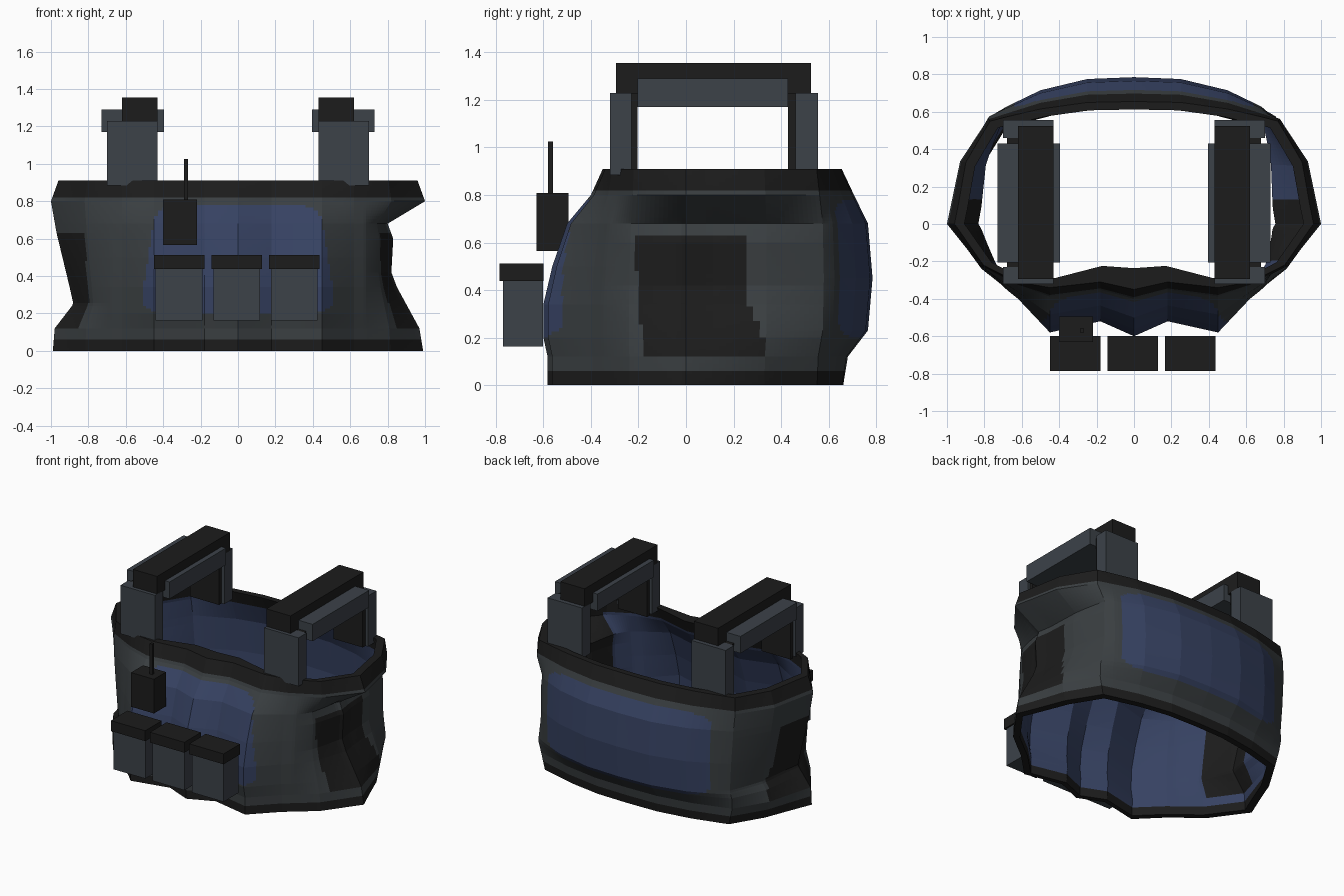
import bpy, bmesh
from mathutils import Vector

cube = bpy.data.objects.get("Cube")
if cube:
    bpy.data.objects.remove(cube)


def material(name, r, g, b):
    m = bpy.data.materials.new(name)
    m.use_nodes = True
    m.diffuse_color = (r, g, b, 1)
    m.node_tree.nodes["Principled BSDF"].inputs["Base Color"].default_value = (r, g, b, 1)
    return m


black = material("black trim", .0115, .0115, .0115)
grey = material("dark grey fabric", .042, .049, .053)
blue = material("navy panel", .037, .054, .122)
slate = material("slate strap", .045, .054, .066)


def add_mesh(name, bm, mats):
    bmesh.ops.recalc_face_normals(bm, faces=bm.faces)
    mesh = bpy.data.meshes.new(name)
    bm.to_mesh(mesh)
    bm.free()
    for m in mats:
        mesh.materials.append(m)
    ob = bpy.data.objects.new(name, mesh)
    bpy.context.collection.objects.link(ob)
    return ob


def box(name, mat, x, y, z):
    bm = bmesh.new()
    bmesh.ops.create_cube(bm, size=1)
    for v in bm.verts:
        v.co = Vector([(r[0] + r[1]) / 2 + c * (r[1] - r[0]) for r, c in zip((x, y, z), v.co)])
    return add_mesh(name, bm, [mat])


def lerp_table(table, z):
    for (z0, a), (z1, b) in zip(table, table[1:]):
        if z <= z1:
            return a + (b - a) * (z - z0) / (z1 - z0)
    return table[-1][1]


# Vest plan from back centre to front centre: x, y at the belly, y at the rim
PLAN = [(0, .785, .655), (.25, .775, .65), (.5, .715, .615), (.78, .58, .55), (.93, .34, .33),
        (1, 0, 0), (.82, -.24, -.22), (.62, -.40, -.31), (.45, -.58, -.34),
        (.18, -.52, -.31), (0, -.6, -.35)]
# Bulge of front and back, and width of each side, by height
FRONT = [(0, .93), (.12, .93), (.2, 1), (.34, 1), (.5, .85), (.68, .6), (.8, .2), (.91, 0)]
BACK = [(0, .05), (.12, .2), (.23, .85), (.45, 1), (.68, .85), (.8, .4), (.91, 0)]
LEFT = [(0, .99), (.12, .97), (.34, .85), (.42, .82), (.6, .83), (.68, .8), (.8, 1), (.91, .96)]
RIGHT = [(0, .99), (.12, .98), (.25, .88), (.34, .9), (.63, .97), (.8, 1), (.91, .96)]

STEPS = 12
half = []
for a, b in zip(PLAN, PLAN[1:]):
    half += [Vector(a).lerp(Vector(b), i / STEPS) for i in range(STEPS)]
half.append(Vector(PLAN[-1]))
columns = [(p, 1) for p in half] + [(p, -1) for p in half[-2:0:-1]]


def vest_point(p, side, z, inner):
    bulge = lerp_table(BACK if p.y > 0 else FRONT, z)
    y = p.z + (p.y - p.z) * bulge
    weight = min(1, max(0, (p.x - .68) / .3))
    x = p.x * (1 + (lerp_table(LEFT if side > 0 else RIGHT, z) - 1) * weight)
    # The hem draws in towards the back corners
    x *= 1 - .07 * max(0, 1 - z / .2) * min(1, max(0, p.y / .34))
    if inner:
        # The lining is thicker behind the chest
        chest = .1 * z * max(0, 1 - x / .65) if y < 0 else 0
        x, y = x * .945, y * .935 + chest
    return Vector((x * side, y, z))


def vest_colour(c, inner):
    x, y, z = abs(c.x), c.y, c.z
    if z > .82 or z < .06:
        return 0
    if inner:
        return 0 if x > .68 and z > .12 and -.2 < y < .14 else 2
    side_panel = -.22 + (.63 - z) * .08 < y < .25 + min(.08, max(0, .38 - z) * .4)
    if x > .68 and .12 < z < .63 and side_panel:
        return 0
    width = .65 if y > 0 else .56 - .16 * z
    return 2 if (x / width) ** 8 + ((z - .49) / .29) ** 8 < 1 else 1


# Vest body: outer and inner walls joined at the hem and the rim
levels = sorted({round(.015 * i, 3) for i in range(61)} | {.2, .23, .34, .5, .68, .8, .82, .91})
bm = bmesh.new()
walls = [[[bm.verts.new(vest_point(p, s, z, inner)) for p, s in columns] for z in levels]
         for inner in (False, True)]
count = len(columns)
for inner, rings in enumerate(walls):
    for low, high in zip(rings, rings[1:]):
        for i in range(count):
            j = (i + 1) % count
            f = bm.faces.new((low[i], low[j], high[j], high[i]))
            f.material_index = vest_colour(f.calc_center_median(), inner)
for k in (0, -1):
    for i in range(count):
        j = (i + 1) % count
        bm.faces.new((walls[0][k][i], walls[0][k][j], walls[1][k][j], walls[1][k][i]))
add_mesh("vest_body", bm, [black, grey, blue])


# Shoulder straps
def span(side, a, b):
    return sorted((side * a, side * b))


for side, label in ((1, "left"), (-1, "right")):
    post = span(side, .43, .70)
    lining = span(side, .45, .68)
    box(label + "_front_post", slate, post, (-.32, -.23), (.885, 1.23))
    box(label + "_back_post", slate, post, (.46, .555), (.87, 1.23))
    box(label + "_front_lining", black, lining, (-.23, -.205), (.87, 1.228))
    box(label + "_back_lining", black, lining, (.43, .46), (.87, 1.228))
    box(label + "_shoulder_bar", slate, span(side, .395, .73), (-.205, .43), (1.17, 1.29))
    box(label + "_shoulder_pad", black, span(side, .43, .62), (-.295, .525), (1.225, 1.355))

# Front pouches with lids
for i in range(3):
    x = -.45 + .308 * i
    box(f"pouch_{i + 1}", slate, (x + .01, x + .26), (-.77, -.602), (.163, .45))
    box(f"pouch_lid_{i + 1}", black, (x, x + .27), (-.785, -.6), (.438, .512))

# Radio
box("radio", black, (-.4, -.22), (-.63, -.495), (.565, .808))
box("radio_antenna", black, (-.288, -.268), (-.58, -.56), (.8, 1.025))
